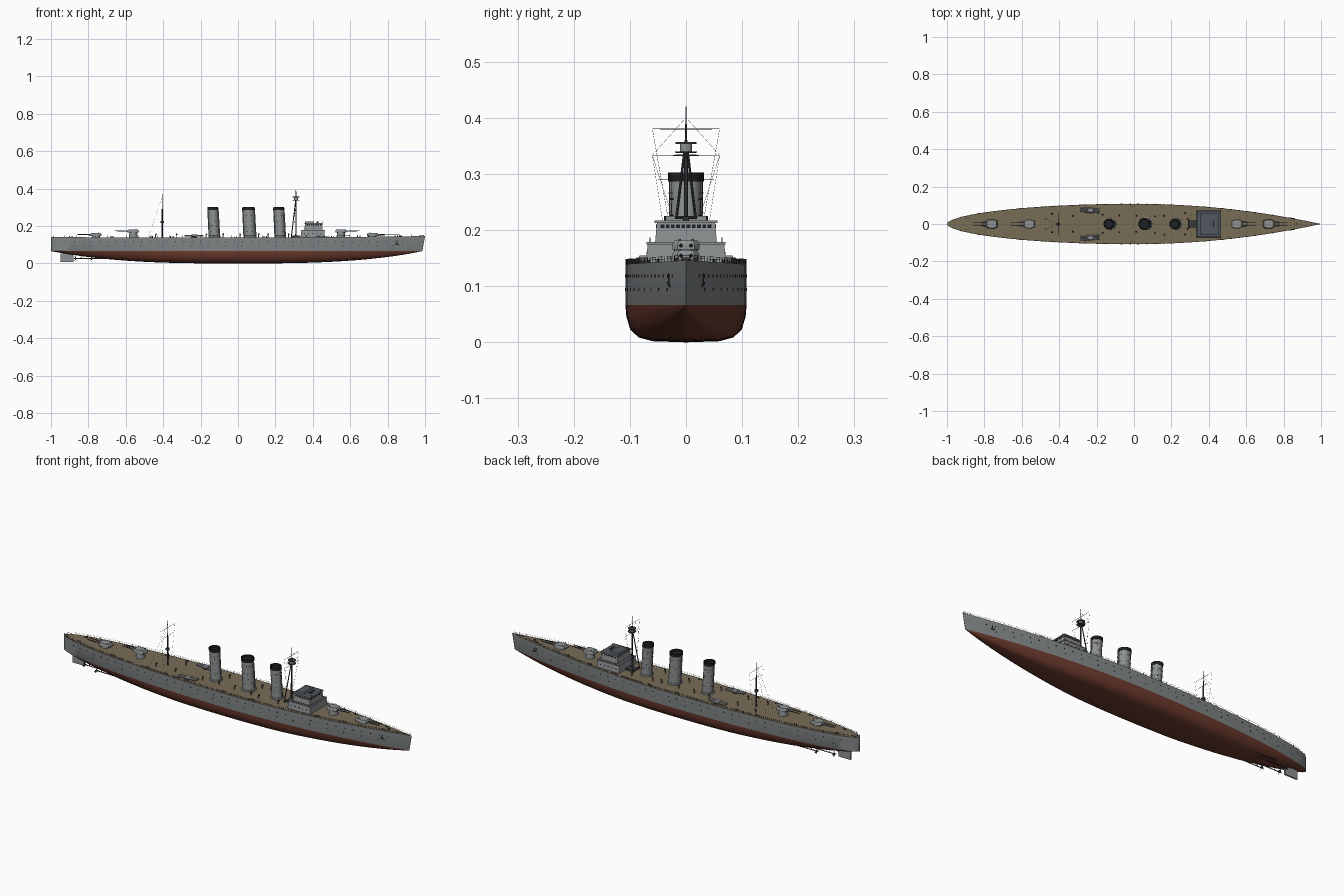
import bpy, bmesh, math, random
from mathutils import Vector, Matrix

if "Cube" in bpy.data.objects:
    bpy.data.objects.remove(bpy.data.objects["Cube"])
random.seed(4)

COLOURS = {"hull_grey": (0.22, 0.235, 0.24), "bottom_red": (0.15, 0.042, 0.027),
           "deck_brown": (0.19, 0.15, 0.093), "roof_grey": (0.085, 0.095, 0.115),
           "light_grey": (0.27, 0.285, 0.29), "black": (0.014, 0.014, 0.016),
           "dark_metal": (0.05, 0.053, 0.058)}
MATS = {}
for n, c in COLOURS.items():
    MATS[n] = bpy.data.materials.new(n)
    MATS[n].diffuse_color = (*c, 1)


class Part:
    """Collects simple solids into one named object."""
    def __init__(self, name, *mats):
        self.name, self.mats, self.bm = name, mats, bmesh.new()

    def loft(self, rings, mat=0):
        vs = [[self.bm.verts.new(p) for p in r] for r in rings]
        n = len(vs[0])
        fs = [self.bm.faces.new((a[i], a[(i + 1) % n], b[(i + 1) % n], b[i]))
              for a, b in zip(vs, vs[1:]) for i in range(n)]
        fs += [self.bm.faces.new(vs[0][::-1]), self.bm.faces.new(vs[-1])]
        for f in fs:
            f.material_index = mat

    def rod(self, a, b, r, r2=None, seg=8, mat=0):
        a, b = Vector(a), Vector(b)
        rot = (b - a).to_track_quat('Z', 'Y').to_matrix().to_4x4()
        g = bmesh.ops.create_cone(self.bm, cap_ends=True, segments=seg, radius1=r,
                                  radius2=r if r2 is None else r2, depth=(b - a).length,
                                  matrix=Matrix.Translation((a + b) / 2) @ rot)
        for f in {f for v in g["verts"] for f in v.link_faces}:
            f.material_index = mat

    def turned(self, x, y, prof, seg=24, mat=0):
        """prof: (radius, z, x offset)"""
        self.loft([[(x + o + r * math.cos(t), y + r * math.sin(t), z) for t in
                    (2 * math.pi * i / seg for i in range(seg))] for r, z, o in prof], mat)

    def block(self, x0, x1, hw, z0, z1, taper=0.0, y=0, mat=0):
        def rect(k, z):
            return [(x0 + k, y - hw + k, z), (x1 - k, y - hw + k, z),
                    (x1 - k, y + hw - k, z), (x0 + k, y + hw - k, z)]
        self.loft([rect(0, z0), rect(taper, z1)], mat)

    def finish(self, smooth=False, top=None):
        bm = self.bm
        bmesh.ops.recalc_face_normals(bm, faces=bm.faces)
        if top is not None:
            for f in bm.faces:
                if f.normal.z > 0.8:
                    f.material_index = top
        me = bpy.data.meshes.new(self.name)
        bm.to_mesh(me)
        bm.free()
        for m in self.mats:
            me.materials.append(MATS[m])
        ob = bpy.data.objects.new(self.name, me)
        bpy.context.collection.objects.link(ob)
        if smooth:
            bpy.ops.object.select_all(action='DESELECT')
            ob.select_set(True)
            bpy.context.view_layer.objects.active = ob
            bpy.ops.object.shade_smooth_by_angle(angle=math.radians(35))
        return ob


WL = 0.066  # waterline height


def half_width(x):
    return max(0.0004, 0.108 * (1 - x * x) ** (0.55 if x < 0 else 1))


def deck_z(x):
    return 0.139 + (0.007 * x * x if x > 0 else 0.001 * x * x)


# Hull: stations lofted from stern to bow
hull = Part("hull", "hull_grey", "bottom_red", "deck_brown")
BILGE = [(0.985, 0.3), (0.92, 0.66), (0.78, 0.87), (0.55, 0.97), (0, 1)]
xs = [-math.cos(i / 24 * math.pi / 2) for i in range(24)] + [i / 24 for i in range(25)]
rows = []
for x in xs:
    w, d = half_width(x), WL * (1 - abs(x) ** 2.9) + 0.0004
    fine = max(0, abs(x) - 0.3) * 0.45
    half = [(w, deck_z(x)), (w, WL)]
    half += [(w * (u * (1 - fine) + (1 - v) * fine), WL - d * v) for u, v in BILGE]
    ring = half + [(-y, z) for y, z in half[-2::-1]]
    rows.append([hull.bm.verts.new((x - max(0, x) ** 12 * (deck_z(x) - z) * 0.18, y, z))
                 for y, z in ring])
n = len(rows[0])
for a, b in zip(rows, rows[1:]):
    for i in range(n):
        f = hull.bm.faces.new((a[i], b[i], b[(i + 1) % n], a[(i + 1) % n]))
        f.material_index = 2 if i == n - 1 else 0 if i in (0, n - 2) else 1
hull.bm.faces.new(rows[0])
hull.bm.faces.new(rows[-1][::-1])
hull.finish(smooth=True)

# Portholes in two rows and anchors at the bow
ports = Part("portholes", "black")
for s in (-1, 1):
    for z, step, lim in ((0.118, 0.045, 0.92), (0.094, 0.09, 0.88)):
        for i in range(int(2 * lim / step) + 1):
            x = -lim + i * step
            w = half_width(x)
            ports.rod((x, s * (w - 0.003), z), (x, s * (w + 0.0008), z), 0.0028)
ports.finish()
anchors = Part("anchors", "dark_metal")
for s in (-1, 1):
    y = s * half_width(0.85)
    anchors.rod((0.85, y, 0.122), (0.85, y, 0.1), 0.0022)
    anchors.rod((0.839, y + s * 0.002, 0.105), (0.861, y - s * 0.002, 0.1), 0.0025)
anchors.finish()

# Deck edge railing
rail = Part("railing", "dark_metal")
for s in (-1, 1):
    pts = [Vector((x, s * max(0, half_width(x) - 0.001), deck_z(x)))
           for x in [-0.995 + 1.99 * i / 60 for i in range(61)]]
    for p, q in zip(pts, pts[1:]):
        rail.rod(p, p + Vector((0, 0, 0.009)), 0.0006, seg=4)
        for h in (0.0045, 0.009):
            rail.rod(p + Vector((0, 0, h)), q + Vector((0, 0, h)), 0.0003, seg=3)
rail.finish()

# Twin gun turrets: x, direction, base height
for name, x, d, z in (("fore_turret", 0.72, 1, 0.147), ("fore_upper_turret", 0.55, 1, 0.165),
                      ("aft_upper_turret", -0.56, -1, 0.165), ("aft_turret", -0.76, -1, 0.146)):
    t = Part(name, "light_grey", "dark_metal")
    t.turned(x, 0, [(0.023, 0.136, 0), (0.021, z, 0)])
    shape = [(-0.03, 0.018), (-0.012, 0.024), (0.016, 0.024), (0.03, 0.015)]
    pts = shape + [(a, -b) for a, b in shape[::-1]]
    t.loft([[(x + d * a * k, b * k, zz) for a, b in pts]
            for k, zz in ((1, z), (1, z + 0.009), (0.86, z + 0.016))])
    for s in (-1, 1):
        y = s * 0.009
        t.rod((x + d * 0.022, y, z + 0.007), (x + d * 0.05, y, z + 0.008), 0.0036, 0.003)
        t.rod((x + d * 0.05, y, z + 0.008), (x + d * 0.1, y, z + 0.009), 0.0024, 0.0018, mat=1)
        t.rod((x - d * 0.015, y * 1.3, z + 0.014), (x - d * 0.015, y * 1.3, z + 0.019), 0.003)
    t.finish()

# Bridge in stepped tiers with window strip and roof
bridge = Part("bridge", "light_grey", "roof_grey", "black")
bridge.block(0.335, 0.465, 0.072, 0.137, 0.176, 0.004)
bridge.block(0.336, 0.464, 0.07, 0.174, 0.178)
bridge.block(0.355, 0.452, 0.055, 0.178, 0.212, 0.003)
bridge.block(0.353, 0.454, 0.056, 0.212, 0.217)
bridge.block(0.362, 0.405, 0.036, 0.217, 0.225)
bridge.finish(top=1)
windows = Part("bridge_windows", "black")
for i in range(10):
    y = -0.042 + i * 0.0093
    windows.block(0.4485, 0.4505, 0.0033, 0.2035, 0.2095, y=y)
for s in (-1, 1):
    for i in range(7):
        x = 0.37 + i * 0.012
        windows.block(x - 0.004, x + 0.004, 0.001, 0.2035, 0.2095, y=s * 0.0526)
    for i in range(5):
        x = 0.355 + i * 0.022
        windows.rod((x, s * 0.066, 0.158), (x, s * 0.0708, 0.158), 0.003)
windows.finish()
fittings = Part("bridge_fittings", "dark_metal")
for s in (-1, 1):
    for x in (0.36, 0.45):
        fittings.rod((x, s * 0.037, 0.215), (x, s * 0.037, 0.225), 0.0018)
        fittings.rod((x, s * 0.064, 0.176), (x, s * 0.064, 0.186), 0.001)
fittings.rod((0.425, -0.02, 0.222), (0.425, 0.02, 0.222), 0.0028)
fittings.rod((0.425, 0, 0.215), (0.425, 0, 0.224), 0.005)
fittings.block(0.288, 0.334, 0.02, 0.137, 0.149)
fittings.finish()

# Three raked funnels with black hollow caps
for name, x, r in (("aft_funnel", -0.126, 0.027), ("middle_funnel", 0.064, 0.031),
                   ("fore_funnel", 0.226, 0.027)):
    f = Part(name, "light_grey", "black", "dark_metal")
    f.turned(x, 0, [(r + 0.005, 0.136, 0), (r + 0.004, 0.146, 0), (r, 0.148, 0), (r - 0.001, 0.288, -0.008)])
    f.turned(x, 0, [(r - 0.003, 0.286, -0.008), (r + 0.001, 0.286, -0.008), (r + 0.001, 0.302, -0.009),
                    (r - 0.004, 0.302, -0.009), (r - 0.005, 0.292, -0.009)], mat=1)
    for z in (0.18, 0.23, 0.265):
        o = -0.008 * (z - 0.148) / 0.14
        f.turned(x, 0, [(r + 0.0004, z, o), (r + 0.0004, z + 0.002, o)])
    for s in (-1, 1):
        f.rod((x + s * (r + 0.002), 0, 0.138), (x - 0.008 + s * (r + 0.001), 0, 0.296), 0.0022)
        for z in (0.17, 0.2, 0.225, 0.255):
            for a in (-0.5, 0.5):
                o = -0.008 * (z - 0.148) / 0.14
                c = Vector((math.sin(a), s * math.cos(a), 0))
                p = Vector((x + o, 0, z))
                f.rod(p + c * (r - 0.002), p + c * (r + 0.001), 0.002, seg=6, mat=2)
    f.finish(smooth=True)

# Tripod foremast with spotting top, yards and rigging
fm = Part("foremast", "dark_metal", "light_grey")
fm.rod((0.31, 0, 0.138), (0.31, 0, 0.36), 0.004, 0.003)
fm.rod((0.31, 0, 0.36), (0.31, 0, 0.42), 0.002, 0.0006)
for s in (-1, 1):
    fm.rod((0.285, s * 0.027, 0.138), (0.308, s * 0.003, 0.338), 0.0028, 0.0022)
    for z in (0.333, 0.38):
        fm.rod((0.31, 0, z), (0.31, s * 0.06, z), 0.0011, 0.0005, seg=6)
        fm.rod((0.31, s * 0.06, z), (0.30, s * (0.03 if z > 0.35 else 0.02), 0.21), 0.0003, seg=3)
    fm.rod((0.31, 0, 0.40), (0.31, s * 0.06, 0.333), 0.0003, seg=3)
fm.turned(0.31, 0, [(0.018, 0.337, 0), (0.02, 0.34, 0)], 16)
fm.turned(0.31, 0, [(0.011, 0.34, 0), (0.011, 0.353, 0)], 16, 1)
fm.turned(0.31, 0, [(0.019, 0.353, 0), (0.019, 0.357, 0)], 16)
fm.finish()

# Pole mainmast with yard, lamp platform and stays
mm = Part("mainmast", "dark_metal")
mm.rod((-0.405, 0, 0.138), (-0.405, 0, 0.29), 0.004, 0.003)
mm.rod((-0.405, 0, 0.29), (-0.405, 0, 0.37), 0.002, 0.0006)
mm.turned(-0.405, 0, [(0.008, 0.216, 0), (0.01, 0.22, 0), (0.01, 0.226, 0)], 12)
for s in (-1, 1):
    mm.rod((-0.405, 0, 0.333), (-0.405, s * 0.06, 0.333), 0.0009, 0.0004, seg=6)
    mm.rod((-0.405, 0, 0.29), (-0.405, s * 0.05, 0.29), 0.0009, 0.0004, seg=6)
    mm.rod((-0.405, s * 0.06, 0.333), (-0.405, s * 0.03, 0.14), 0.0003, seg=3)
    mm.rod((-0.405, 0, 0.355), (-0.48, s * 0.03, 0.14), 0.0003, seg=3)
mm.finish()

# Torpedo tube mounts on each side
for s, name in ((-1, "starboard_tubes"), (1, "port_tubes")):
    t = Part(name, "light_grey", "dark_metal")
    t.turned(-0.235, s * 0.073, [(0.016, 0.136, 0), (0.014, 0.143, 0)], 16, 1)
    for k in (-1, 0, 1):
        y = s * 0.073 + k * 0.0085
        t.rod((-0.285, y + s * 0.004, 0.147), (-0.185, y - s * 0.004, 0.147), 0.0042, seg=10)
    t.block(-0.25, -0.215, 0.013, 0.147, 0.154, 0.003, y=s * 0.073)
    t.finish()

# Ventilators, bollards and hatches on deck
vents = Part("deck_fittings", "dark_metal", "light_grey")
for s in (-1, 1):
    for x in (-0.44, -0.33, -0.17, -0.08, 0.01, 0.11, 0.16, 0.27):
        y = s * random.uniform(0.04, 0.06)
        vents.rod((x, y, 0.137), (x, y, 0.154), 0.0025, mat=1)
        vents.rod((x - 0.002, y, 0.155), (x + 0.005, y, 0.157), 0.003, 0.0045)
    for x in (-0.9, -0.68, -0.47, -0.36, -0.02, 0.14, 0.5, 0.64, 0.84):
        y = s * (half_width(x) - 0.014)
        for dx in (0, 0.012):
            vents.rod((x + dx, y, 0.137), (x + dx, y, deck_z(x) + 0.006), 0.0025)
vents.rod((0.87, 0, 0.14), (0.87, 0, 0.149), 0.006)
vents.rod((0.99, 0, 0.14), (0.99, 0, 0.151), 0.0008)
vents.rod((-0.985, 0, 0.138), (-0.985, 0, 0.15), 0.0008)
vents.finish()

# Rudder, propeller shafts and propellers
rudder = Part("rudder", "light_grey")
rudder.block(-0.95, -0.88, 0.004, 0.008, 0.052)
rudder.rod((-0.905, 0, 0.045), (-0.905, 0, 0.075), 0.004)
rudder.finish()
props = Part("propellers_and_shafts", "dark_metal")
for s in (-1, 1):
    for x, y in ((-0.865, 0.022), (-0.78, 0.045)):
        y *= s
        props.rod((x - 0.012, y, 0.026), (x, y, 0.026), 0.001, 0.005)
        props.rod((x, y, 0.026), (x + 0.33, y, 0.024), 0.0022)
        props.rod((x + 0.025, y, 0.026), (x + 0.03, y * 0.8, 0.06), 0.002, seg=6)
        for k in range(3):
            a = k * 2 * math.pi / 3 + math.pi / 2
            u = Vector((0, math.cos(a), math.sin(a)))
            v = Vector((0.004, -math.sin(a) * 0.005, math.cos(a) * 0.005))
            c = Vector((x - 0.004, y, 0.026))
            w = Vector((0.0006, 0, 0))
            quad = [c + u * 0.003 - v * .5, c + u * 0.012 - v, c + u * 0.012 + v, c + u * 0.003 + v * .5]
            props.loft([[p - w for p in quad], [p + w for p in quad]])
props.finish()

for m in bpy.data.materials:
    if m.users and not m.is_grease_pencil:
        m.use_nodes = True
        m.node_tree.nodes["Principled BSDF"].inputs["Base Color"].default_value = m.diffuse_color
